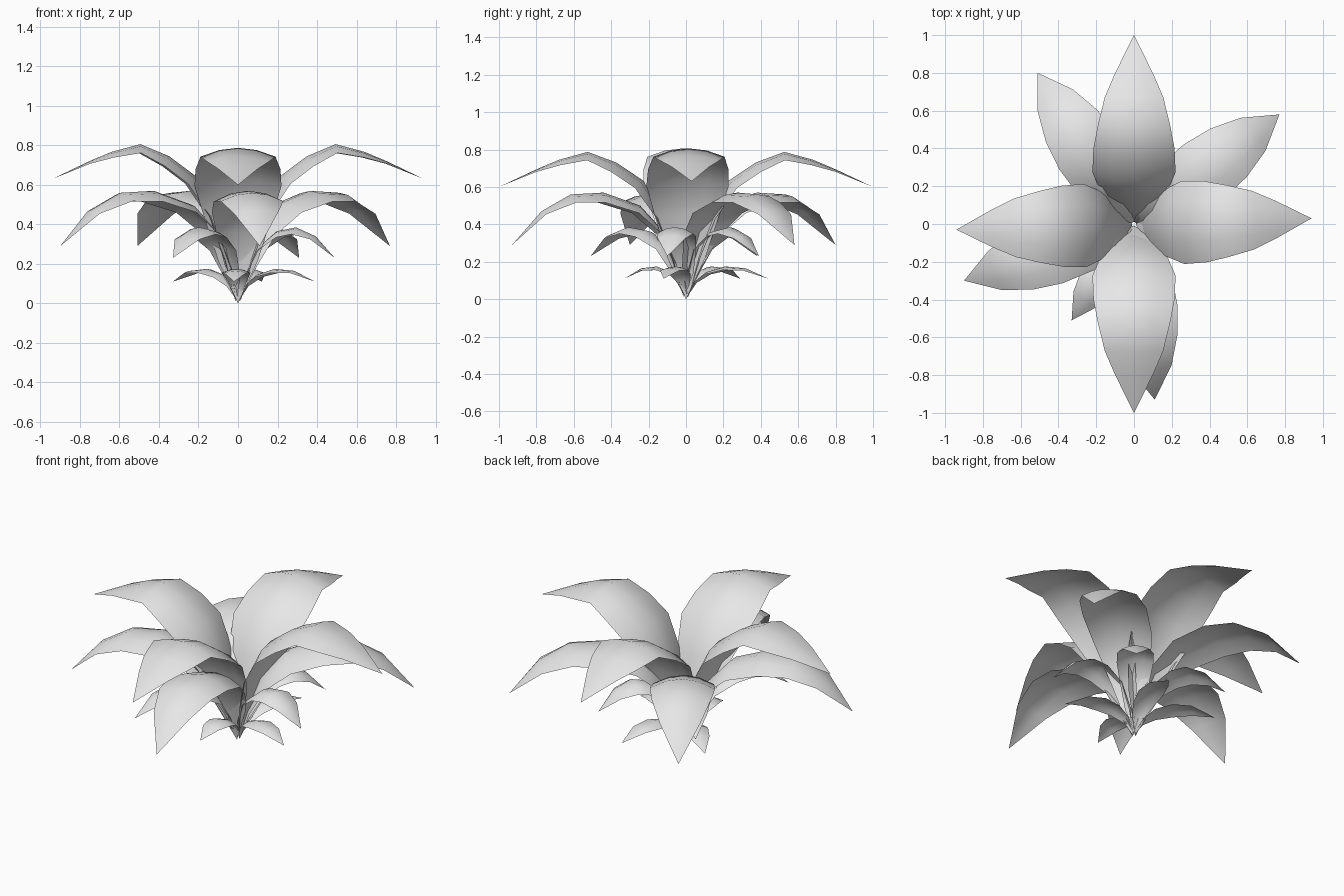
import bpy, bmesh
from math import sin, cos, atan2, hypot
from mathutils import Vector

cube = bpy.data.objects.get("Cube")
if cube:
    bpy.data.objects.remove(cube)

# One pale grey for the whole plant
mat = bpy.data.materials.new("pale grey")
mat.use_nodes = True
grey = (0.8, 0.8, 0.8, 1)
mat.diffuse_color = grey
mat.node_tree.nodes["Principled BSDF"].inputs["Base Color"].default_value = grey

ACROSS = (-1, -0.5, 0, 0.5, 1)


def leaf(name, profile, tip, droop, nominal):
    """Arched leaf: profile rows are (reach, height, half width); tip is x, y, z."""
    x, y, z_tip = tip
    angle, stretch = atan2(y, x), hypot(x, y) / nominal
    out = Vector((cos(angle), sin(angle), 0))
    side = Vector((-sin(angle), cos(angle), 0))
    z_fix = z_tip - profile[-1][1]
    widest = max(p[2] for p in profile)
    bm = bmesh.new()
    rows = []
    for i, (r, z, w) in enumerate(profile):
        a, b = profile[max(i - 1, 0)], profile[min(i + 1, len(profile) - 1)]
        slope = Vector((b[0] - a[0], b[1] - a[1])).normalized()
        # Bend the edges down from the midrib, more where the leaf is wide
        fold = droop * (w / widest) ** 2
        share = i / (len(profile) - 1)
        row = []
        for t in ACROSS if w else (0,):
            d = fold * t * t
            p = out * (r * stretch + slope.y * d) + side * (w * t)
            p.z = z + z_fix * share - slope.x * d
            row.append(bm.verts.new(p))
        rows.append(row)
    for a, b in zip(rows, rows[1:]):
        for k in range(len(ACROSS) - 1):
            if len(b) == 1:
                bm.faces.new((a[k], b[0], a[k + 1]))
            elif len(a) == 1:
                bm.faces.new((a[0], b[k], b[k + 1]))
            else:
                bm.faces.new((a[k], b[k], b[k + 1], a[k + 1]))
    bm.normal_update()
    if sum(f.normal.z for f in bm.faces) < 0:
        bmesh.ops.reverse_faces(bm, faces=bm.faces)
    mesh = bpy.data.meshes.new(name)
    bm.to_mesh(mesh)
    bm.free()
    mesh.materials.append(mat)
    mesh.shade_smooth()
    bpy.context.collection.objects.link(bpy.data.objects.new(name, mesh))


# Leaf profiles from root to tip
top = [(0.01, 0, 0), (0.06, 0.22, 0.1), (0.12, 0.45, 0.17), (0.22, 0.64, 0.22),
       (0.36, 0.74, 0.215), (0.51, 0.8, 0.19), (0.66, 0.76, 0.155),
       (0.78, 0.71, 0.1), (0.97, 0.62, 0)]
upper = [(0.01, 0.01, 0), (0.05, 0.18, 0.07), (0.12, 0.36, 0.125), (0.25, 0.5, 0.165),
         (0.45, 0.57, 0.178), (0.63, 0.56, 0.16), (0.79, 0.47, 0.11), (0.95, 0.29, 0)]
middle = [(0.01, 0.02, 0), (0.04, 0.14, 0.05), (0.1, 0.28, 0.08), (0.2, 0.365, 0.1),
          (0.3, 0.385, 0.1), (0.4, 0.34, 0.075), (0.5, 0.23, 0)]
low = [(0.01, 0.02, 0), (0.04, 0.09, 0.035), (0.1, 0.145, 0.06), (0.19, 0.175, 0.072),
       (0.29, 0.165, 0.055), (0.4, 0.11, 0)]

# Four whorls of four leaves, each given by its tips
whorls = {
    "top_leaf": (top, 0.06, [(0.94, 0.03, 0.63), (0, 1, 0.6),
                             (-0.94, -0.03, 0.63), (0, -1, 0.6)]),
    "upper_leaf": (upper, 0.055, [(0.77, 0.58, 0.29), (-0.51, 0.8, 0.29),
                                  (-0.9, -0.3, 0.29), (0.11, -0.93, 0.29)]),
    "middle_leaf": (middle, 0.035, [(0.49, -0.1, 0.23), (0.31, 0.39, 0.23),
                                    (-0.33, 0.38, 0.23), (-0.33, -0.51, 0.23)]),
    "low_leaf": (low, 0.02, [(0.39, -0.12, 0.11), (0.12, 0.44, 0.11),
                             (-0.33, 0.29, 0.11), (-0.02, -0.33, 0.11)]),
}
for name, (profile, droop, tips) in whorls.items():
    for n, tip in enumerate(tips, 1):
        leaf(f"{name}_{n}", profile, tip, droop, profile[-1][0])
